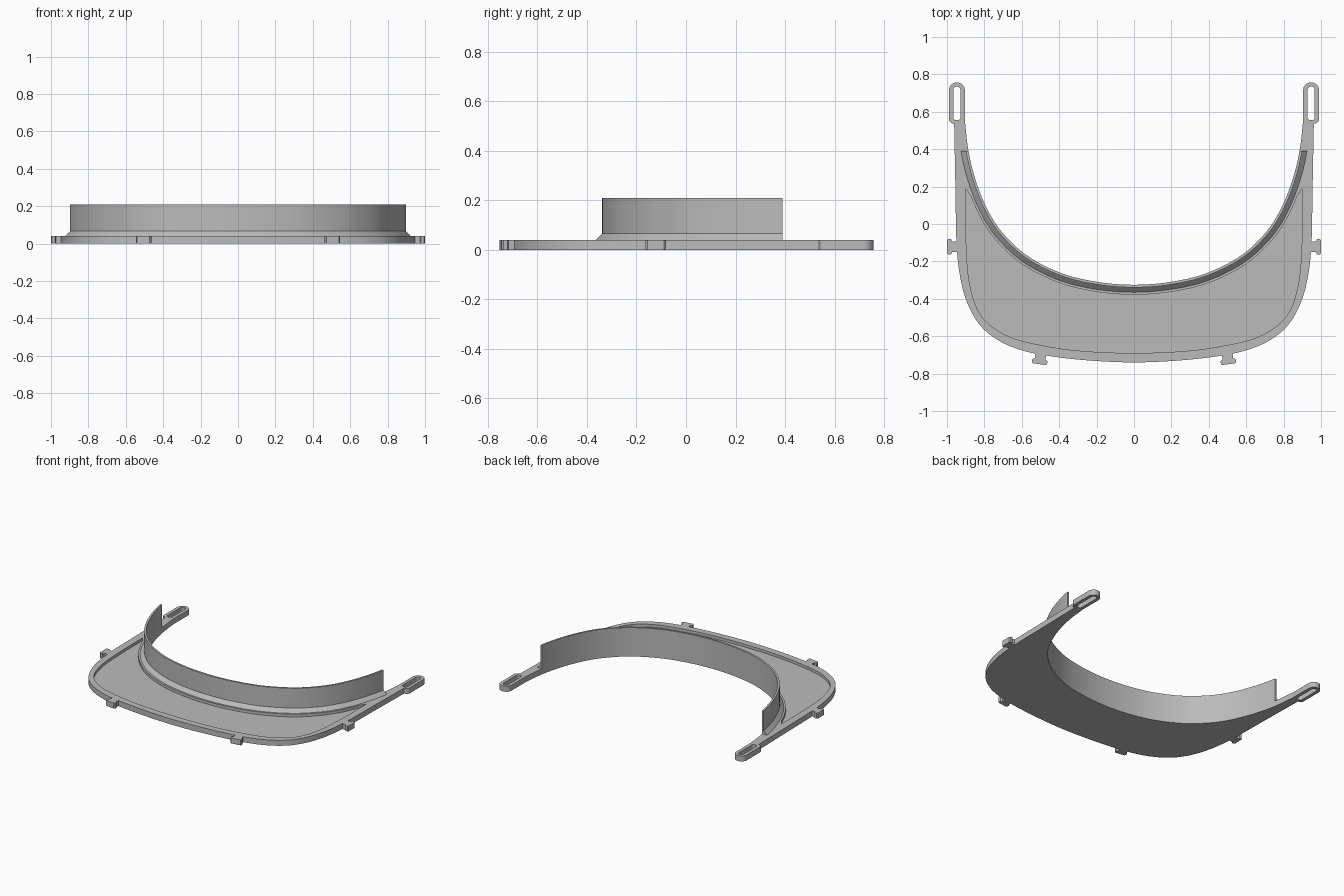
import bpy, bmesh, math
from mathutils import Vector

if "Cube" in bpy.data.objects:
    bpy.data.objects.remove(bpy.data.objects["Cube"])

THICK = 0.04
grey = bpy.data.materials.new("plain grey")
grey.diffuse_color = (0.5, 0.5, 0.5, 1)
grey.use_nodes = True
grey.node_tree.nodes["Principled BSDF"].inputs["Base Color"].default_value = grey.diffuse_color


def spline(half, steps=8):
    """Smooth curve through a right-half point list, mirrored to the left."""
    p = [Vector((-x, y)) for x, y in reversed(half)] + [Vector(q) for q in half[1:]]
    p = [2 * p[0] - p[1]] + p + [2 * p[-1] - p[-2]]
    out = []
    for a, b, c, d in zip(p, p[1:], p[2:], p[3:]):
        for i in range(steps):
            t = i / steps
            out.append(0.5 * (2 * b + (c - a) * t + (2 * a - 5 * b + 4 * c - d) * t ** 2
                              + (3 * b - a - 3 * c + d) * t ** 3))
    return out + [p[-2]]


def offset(pts, dist):
    """Shift a left-to-right curve towards its outer (front) side."""
    out = []
    for i, p in enumerate(pts):
        t = (pts[min(i + 1, len(pts) - 1)] - pts[max(i - 1, 0)]).normalized()
        out.append(p + Vector((t.y, -t.x)) * dist)
    return out


def finish(name, bm):
    bmesh.ops.recalc_face_normals(bm, faces=bm.faces)
    me = bpy.data.meshes.new(name)
    bm.to_mesh(me)
    bm.free()
    me.materials.append(grey)
    ob = bpy.data.objects.new(name, me)
    bpy.context.collection.objects.link(ob)
    return ob


def prism(name, pts, z0, z1):
    bm = bmesh.new()
    lo = [bm.verts.new((p[0], p[1], z0)) for p in pts]
    hi = [bm.verts.new((p[0], p[1], z1)) for p in pts]
    n = len(pts)
    bm.faces.new(lo[::-1])
    bm.faces.new(hi)
    for i in range(n):
        bm.faces.new((lo[i], lo[(i + 1) % n], hi[(i + 1) % n], hi[i]))
    return finish(name, bm)


def rounded(x0, x1, y0, y1, r_low, r_top, n=8):
    """Rounded rectangle with its own radius for the lower and upper corners."""
    pts = []
    for cx, cy, r, a0 in ((x1 - r_low, y0 + r_low, r_low, -90), (x1 - r_top, y1 - r_top, r_top, 0),
                          (x0 + r_top, y1 - r_top, r_top, 90), (x0 + r_low, y0 + r_low, r_low, 180)):
        for i in range(n + 1):
            a = math.radians(a0 + 90 * i / n)
            pts.append((cx + r * math.cos(a), cy + r * math.sin(a)))
    return pts


def combine(target, tool, operation):
    bpy.context.view_layer.objects.active = target
    m = target.modifiers.new(operation.lower(), 'BOOLEAN')
    m.object, m.operation, m.solver = tool, operation, 'EXACT'
    bpy.ops.object.modifier_apply(modifier=m.name)
    bpy.data.objects.remove(tool)


def smooth(ob):
    bpy.ops.object.select_all(action='DESELECT')
    ob.select_set(True)
    bpy.context.view_layer.objects.active = ob
    bpy.ops.object.shade_smooth_by_angle(angle=math.radians(25))


# Guide curves, right half only
inner = spline([(0, -.325), (.2, -.309), (.39, -.262), (.57, -.17), (.70, -.05),
                (.782, .075), (.845, .23), (.885, .39), (.905, .56)])
outer = spline([(0, -.74), (.25, -.729), (.46, -.705), (.6, -.675), (.72, -.625), (.82, -.545),
                (.89, -.425), (.93, -.28), (.949, -.1), (.955, .2), (.962, .56)])
pocket = spline([(0, -.69), (.3, -.677), (.52, -.643), (.66, -.605), (.77, -.54), (.84, -.45),
                 (.882, -.3), (.897, -.1), (.901, .19)])

# Visor plate
plate = prism("visor_plate", outer + inner[::-1], 0, THICK)

# Strap loops on the arm tips
for s in (-1, 1):
    for shape, op, z0, z1 in ((rounded(.904, .99, .537, .757, .025, .0425), 'UNION', 0, THICK),
                              (rounded(.928, .966, .555, .735, .015, .0185), 'DIFFERENCE', -.1, .1)):
        combine(plate, prism("loop_tool", [(s * x, y) for x, y in shape], z0, z1), op)

# Mushroom clips around the rim, given as base position and outward angle
clip = [(-.03, -.029), (.022, -.029), (.028, -.041), (.044, -.041), (.05, -.034),
        (.05, .034), (.044, .041), (.028, .041), (.022, .029), (-.03, .029)]
for x, y, ang in ((.95, -.122, 0), (-.95, -.122, 180), (.499, -.70, -82), (-.499, -.70, -98)):
    c, s = math.cos(math.radians(ang)), math.sin(math.radians(ang))
    pts = [(x + c * u - s * v, y + s * u + c * v) for u, v in clip]
    combine(plate, prism("clip_tool", pts, 0, THICK), 'UNION')

# Shallow pocket in the top of the plate
edge = [p for p in offset(inner, .053) if p.y < .165]
combine(plate, prism("pocket_tool", pocket + edge[::-1], .02, .1), 'DIFFERENCE')
smooth(plate)

# Brow wall with a sloped foot, swept along the inner edge
path = [p for p in inner if p.y < .391]
section = [(0, THICK), (0, .21), (.014, .21), (.014, .066), (.04, THICK)]
bm = bmesh.new()
rows = []
for d, z in section:
    row = offset(path, d)
    row[0].y = row[-1].y = .39
    rows.append([bm.verts.new((p.x, p.y, z)) for p in row])
for j, a in enumerate(rows):
    b = rows[(j + 1) % len(rows)]
    for i in range(len(path) - 1):
        bm.faces.new((a[i], a[i + 1], b[i + 1], b[i]))
bm.faces.new([r[0] for r in rows])
bm.faces.new([r[-1] for r in rows])
smooth(finish("brow_wall", bm))
